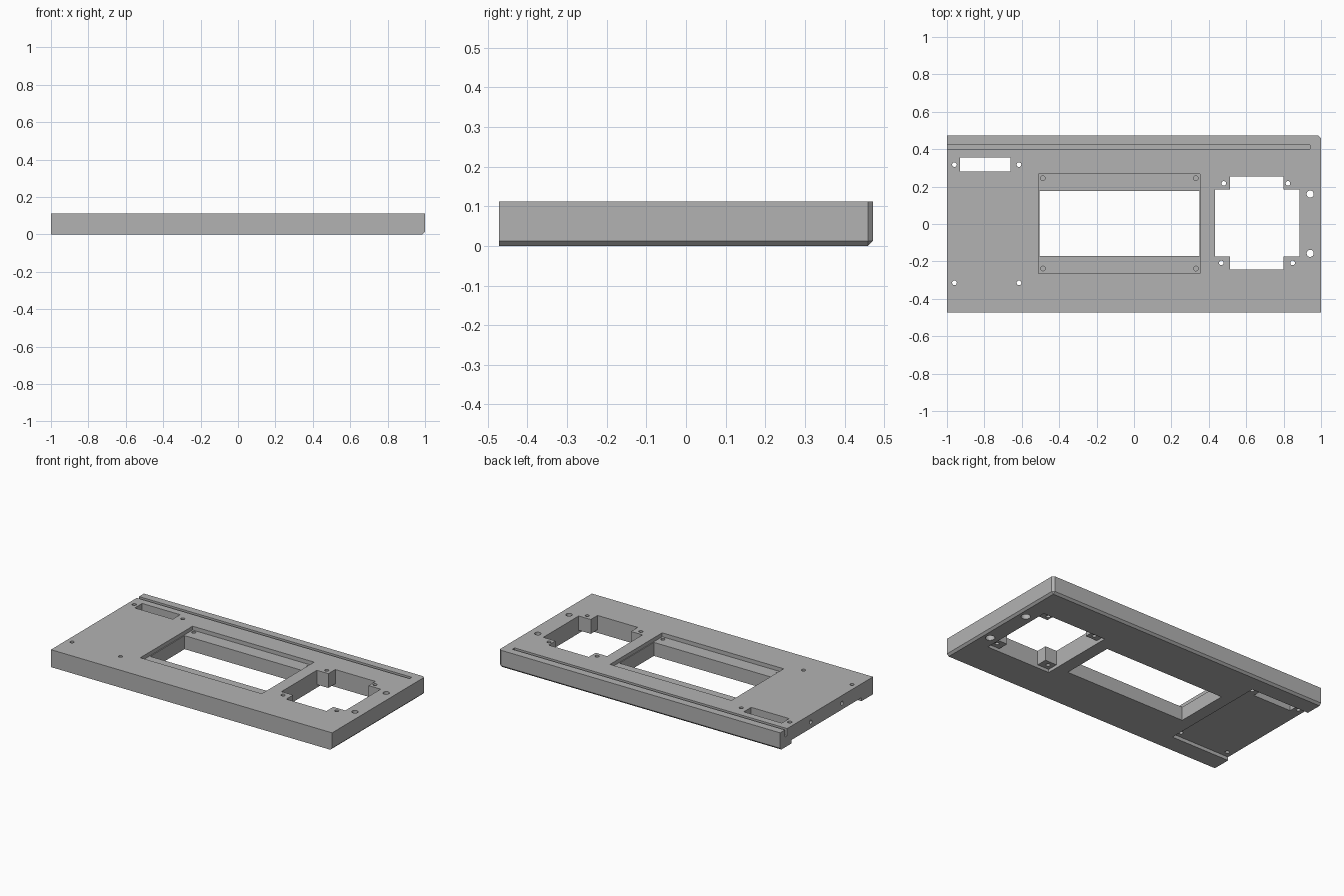
import bpy, bmesh, math
from mathutils import Matrix

if "Cube" in bpy.data.objects:
    bpy.data.objects.remove(bpy.data.objects["Cube"])

H = 0.112          # plate thickness
OVER = 0.05        # how far cutters reach past the surfaces

grey = bpy.data.materials.new("plain grey")
grey.diffuse_color = (0.448, 0.448, 0.448, 1)
grey.use_nodes = True
grey.node_tree.nodes["Principled BSDF"].inputs["Base Color"].default_value = grey.diffuse_color


def make_object(name, bm):
    mesh = bpy.data.meshes.new(name)
    bm.normal_update()
    bm.to_mesh(mesh)
    bm.free()
    mesh.materials.append(grey)
    obj = bpy.data.objects.new(name, mesh)
    bpy.context.collection.objects.link(obj)
    return obj


def box(name, x0, x1, y0, y1, z0, z1):
    bm = bmesh.new()
    bmesh.ops.create_cube(bm, size=1)
    for v in bm.verts:
        v.co.x = x1 if v.co.x > 0 else x0
        v.co.y = y1 if v.co.y > 0 else y0
        v.co.z = z1 if v.co.z > 0 else z0
    return make_object(name, bm)


def rod(name, x, y, z0, z1, r):
    bm = bmesh.new()
    bmesh.ops.create_cone(bm, cap_ends=True, segments=24, radius1=r, radius2=r,
                          depth=z1 - z0, matrix=Matrix.Translation((x, y, (z0 + z1) / 2)))
    return make_object(name, bm)


# Plate, chamfered along the bottom right, bottom back and back right edges
bm = bmesh.new()
bmesh.ops.create_cube(bm, size=1)
for v in bm.verts:
    v.co.x *= 2
    v.co.y *= 0.944
    v.co.z = H if v.co.z > 0 else 0
edges = []
for e in bm.edges:
    m = (e.verts[0].co + e.verts[1].co) / 2
    right, back, low = m.x > 0.9, m.y > 0.4, m.z < 0.01
    if right + back + low == 2:
        edges.append(e)
bmesh.ops.bevel(bm, geom=edges, offset=0.013, offset_type='OFFSET', segments=1,
                affect='EDGES', profile=0.5)
plate = make_object("mounting_plate", bm)

cutters = []
lo, hi = -OVER, H + OVER

# Rectangular openings, ledges and pockets
cutters += [
    box("cable_groove", -1.1, 0.94, 0.40, 0.422, H - 0.045, hi),
    box("small_window", -0.93, -0.66, 0.28, 0.355, lo, hi),
    box("display_ledge", -0.51, 0.354, -0.264, 0.267, H - 0.025, hi),
    box("display_opening", -0.504, 0.349, -0.172, 0.177, lo, hi),
    box("fan_opening_wide", 0.432, 0.886, -0.175, 0.184, lo, hi),
    box("fan_opening_tall", 0.514, 0.80, -0.244, 0.254, lo, hi),
    box("fan_pocket_below", 0.432, 0.886, -0.244, 0.254, lo, 0.02),
    box("board_pocket_below", -1.1, -0.585, -0.355, 0.355, lo, 0.022),
]

# Screw holes through the plate
for x, y in [(-0.96, 0.317), (-0.615, 0.317), (-0.96, -0.315), (-0.615, -0.315),
             (0.48, 0.217), (0.823, 0.217), (0.467, -0.208), (0.848, -0.208)]:
    cutters.append(rod("screw_hole", x, y, lo, hi, 0.0125))

# Blind holes in the display ledge
for x in (-0.487, 0.331):
    for y in (-0.238, 0.245):
        cutters.append(rod("ledge_hole", x, y, 0.04, hi, 0.0125))

for y in (-0.157, 0.16):
    # Larger holes at the right end, widened from below
    cutters.append(rod("end_hole", 0.942, y, lo, hi, 0.019))
    cutters.append(rod("end_counterbore", 0.942, y, lo, 0.05, 0.027))
    # Blind holes in the left end face
    side = rod("side_hole", 0, 0, -0.1, 0.1, 0.0125)
    side.data.transform(Matrix.Translation((-1, y, 0.062)) @ Matrix.Rotation(math.pi / 2, 4, 'Y'))
    cutters.append(side)

# Cut everything out of the plate
for c in cutters:
    c.hide_render = True
    mod = plate.modifiers.new(c.name, 'BOOLEAN')
    mod.operation = 'DIFFERENCE'
    mod.solver = 'EXACT'
    mod.object = c
bpy.context.view_layer.update()
graph = bpy.context.evaluated_depsgraph_get()
result = bpy.data.meshes.new_from_object(plate.evaluated_get(graph))
plate.modifiers.clear()
plate.data = result
for c in cutters:
    bpy.data.objects.remove(c)

# One colour, smooth hole walls, sharp edges
result.materials.clear()
result.materials.append(grey)
for p in result.polygons:
    p.material_index = 0
bpy.context.view_layer.objects.active = plate
plate.select_set(True)
bpy.ops.object.shade_smooth_by_angle(angle=math.radians(30))
